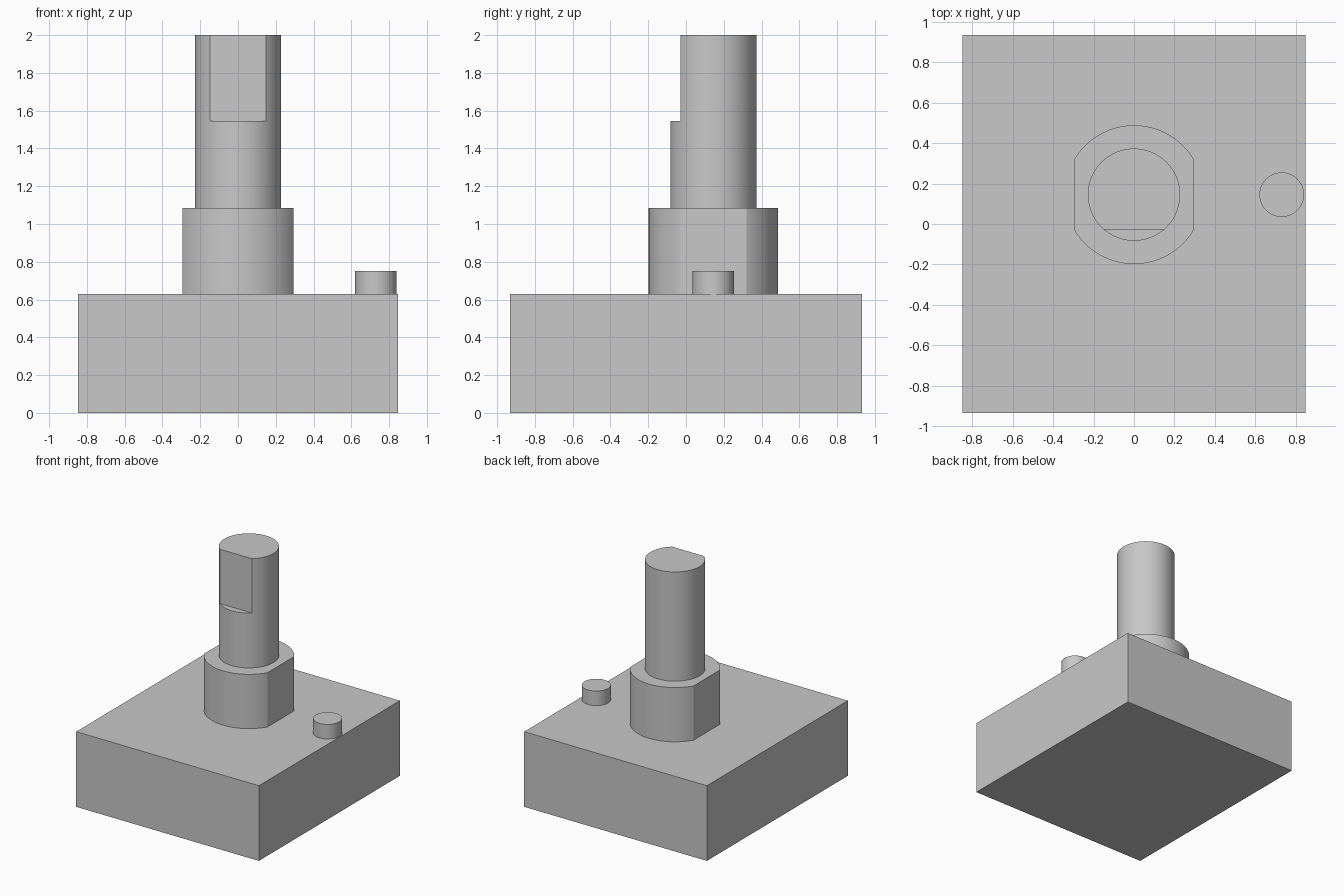
import bpy
import math

default_cube = bpy.data.objects.get("Cube")
if default_cube:
    bpy.data.objects.remove(default_cube, do_unlink=True)

grey = bpy.data.materials.new("plain grey")
grey.use_nodes = True
colour = (0.58, 0.58, 0.58, 1)
grey.diffuse_color = colour
grey.node_tree.nodes["Principled BSDF"].inputs["Base Color"].default_value = colour

AXIS_Y = 0.145      # shared depth of the shaft, collar and pin
BASE_TOP = 0.63
COLLAR_TOP = 1.085


def box(name, x, y, z):
    """Box spanning the given (low, high) ranges."""
    spans = (x, y, z)
    bpy.ops.mesh.primitive_cube_add(size=1, location=[sum(s) / 2 for s in spans])
    obj = bpy.context.object
    obj.name = name
    obj.scale = [s[1] - s[0] for s in spans]
    bpy.ops.object.transform_apply(location=False, rotation=False, scale=True)
    obj.data.materials.append(grey)
    return obj


def cylinder(name, x, radius, bottom, top):
    bpy.ops.mesh.primitive_cylinder_add(
        vertices=96, radius=radius, depth=top - bottom,
        location=(x, AXIS_Y, (bottom + top) / 2))
    obj = bpy.context.object
    obj.name = name
    obj.data.materials.append(grey)
    return obj


def cut(target, cutter):
    """Mill the cutter out of the target, then discard the cutter."""
    cutter.hide_render = True
    mod = target.modifiers.new("flat", "BOOLEAN")
    mod.operation = "DIFFERENCE"
    mod.solver = "EXACT"
    mod.object = cutter
    bpy.ops.object.select_all(action="DESELECT")
    bpy.context.view_layer.objects.active = target
    target.select_set(True)
    bpy.ops.object.modifier_apply(modifier=mod.name)
    bpy.data.objects.remove(cutter, do_unlink=True)


def smooth(obj):
    bpy.ops.object.select_all(action="DESELECT")
    bpy.context.view_layer.objects.active = obj
    obj.select_set(True)
    bpy.ops.object.shade_smooth_by_angle(angle=math.radians(25))


# Housing block
box("base_block", (-0.847, 0.847), (-0.933, 0.933), (0, BASE_TOP))

# Collar with a flat on each side
collar = cylinder("collar", 0, 0.343, BASE_TOP, COLLAR_TOP)
for side in (-1, 1):
    x_range = sorted((side * 0.295, side * 0.6))
    cut(collar, box("collar_cutter", x_range, (-0.5, 0.8), (0.5, 1.2)))

# Shaft with a D-shaped tip, flat towards the front
shaft = cylinder("shaft", 0, 0.228, COLLAR_TOP, 2)
cut(shaft, box("shaft_cutter", (-0.4, 0.4), (-0.4, -0.028), (1.545, 2.2)))

# Locating pin
pin = cylinder("locating_pin", 0.73, 0.11, BASE_TOP, 0.752)

for part in (collar, shaft, pin):
    smooth(part)
